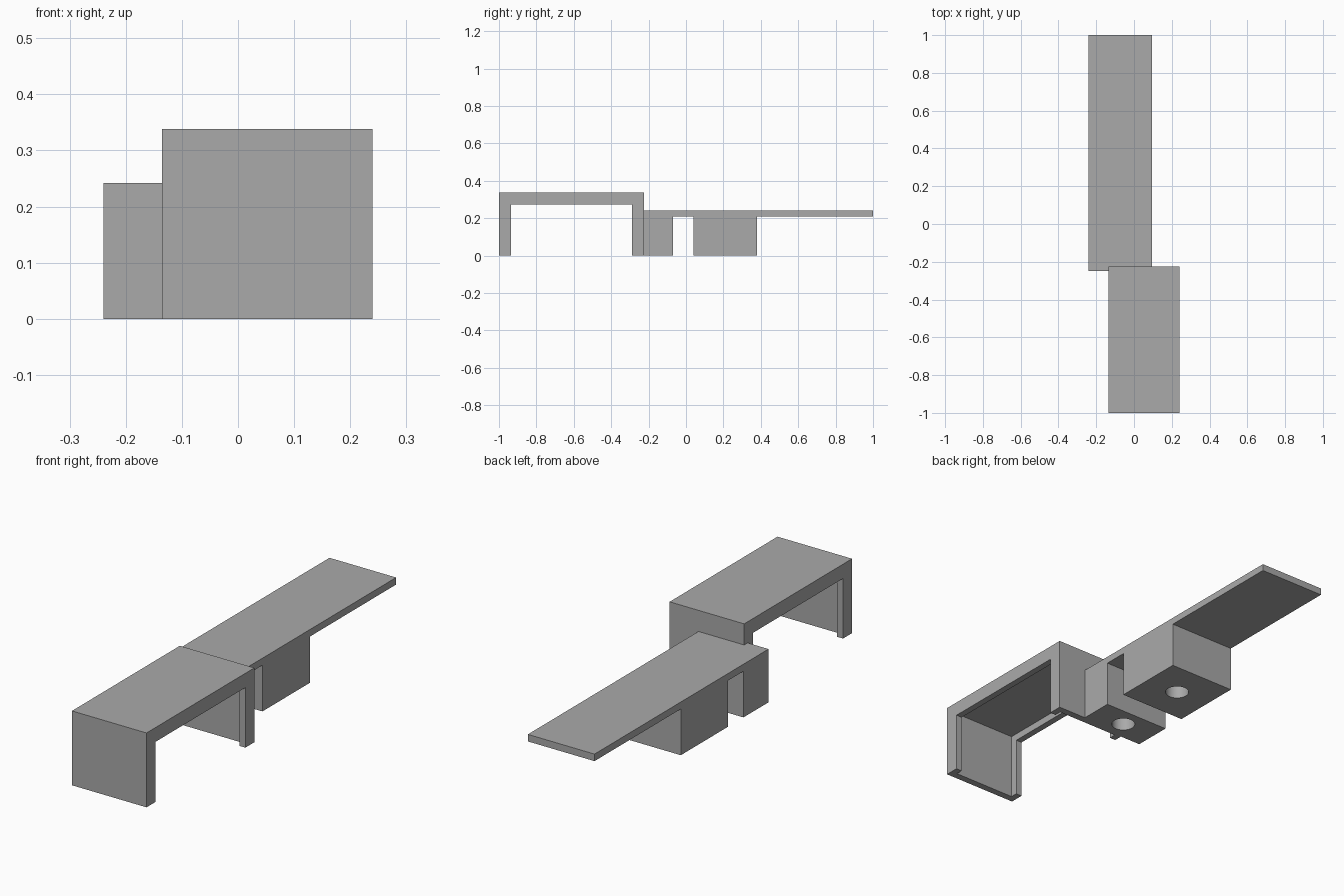
import bpy
import bmesh
from mathutils import Matrix, Vector

cube = bpy.data.objects.get("Cube")
if cube:
    bpy.data.objects.remove(cube, do_unlink=True)

GREY = (0.4, 0.4, 0.4, 1)
grey = bpy.data.materials.new("plain_grey")
grey.use_nodes = True
grey.diffuse_color = GREY
grey.node_tree.nodes["Principled BSDF"].inputs["Base Color"].default_value = GREY


def finish(name, bm):
    bmesh.ops.recalc_face_normals(bm, faces=bm.faces)
    mesh = bpy.data.meshes.new(name)
    bm.to_mesh(mesh)
    bm.free()
    mesh.materials.append(grey)
    obj = bpy.data.objects.new(name, mesh)
    bpy.context.collection.objects.link(obj)
    return obj


def extrude_profile(name, points, x0, x1):
    """Closed outline in the y-z plane, extruded along x."""
    bm = bmesh.new()
    face = bm.faces.new([bm.verts.new((x0, y, z)) for y, z in points])
    out = bmesh.ops.extrude_face_region(bm, geom=[face])
    moved = [v for v in out["geom"] if isinstance(v, bmesh.types.BMVert)]
    bmesh.ops.translate(bm, verts=moved, vec=Vector((x1 - x0, 0, 0)))
    return finish(name, bm)


def box(name, x0, x1, y0, y1, z0, z1):
    return extrude_profile(name, [(y0, z0), (y1, z0), (y1, z1), (y0, z1)], x0, x1)


def cylinder(name, x, y, z0, z1, radius):
    bm = bmesh.new()
    bmesh.ops.create_cone(bm, cap_ends=True, segments=40, radius1=radius, radius2=radius,
                          depth=z1 - z0, matrix=Matrix.Translation((x, y, (z0 + z1) / 2)))
    return finish(name, bm)


def cut(obj, cutter):
    cutter.hide_render = True
    mod = obj.modifiers.new("cut", 'BOOLEAN')
    mod.operation = 'DIFFERENCE'
    mod.solver = 'EXACT'
    mod.object = cutter
    bpy.context.view_layer.objects.active = obj
    bpy.ops.object.modifier_apply(modifier=mod.name)
    bpy.data.objects.remove(cutter, do_unlink=True)


# Bridge-shaped cover: open on both sides and below, with a lip round each opening
WALL, LIP = 0.0325, 0.03
X0, X1, Y0, Y1, TOP = -0.135, 0.24, -1.0, -0.225, 0.338
cover = box("bridge_cover", X0, X1, Y0, Y1, 0, TOP)
cut(cover, box("opening_cutter", X0 - 1, X1 + 1, Y0 + 2 * WALL, Y1 - 2 * WALL, -1, TOP - 2 * WALL))
cut(cover, box("recess_cutter", X0 + LIP, X1 - LIP, Y0 + WALL, Y1 - WALL, -1, TOP - WALL))

# Long plate with two blocks beneath it
PLATE = 0.21
outline = [(-0.25, 0), (-0.07, 0), (-0.07, PLATE), (0.04, PLATE), (0.04, 0),
           (0.38, 0), (0.38, PLATE), (1, PLATE), (1, 0.242), (-0.25, 0.242)]
slide = extrude_profile("plate_with_blocks", outline, -0.24, 0.095)

# Round blind hole in the underside of each block
for y in (-0.16, 0.21):
    cut(slide, cylinder("hole_cutter", -0.0725, y, -0.1, 0.18, 0.051))

bpy.ops.object.select_all(action='DESELECT')
slide.select_set(True)
bpy.context.view_layer.objects.active = slide
bpy.ops.object.shade_smooth_by_angle()
